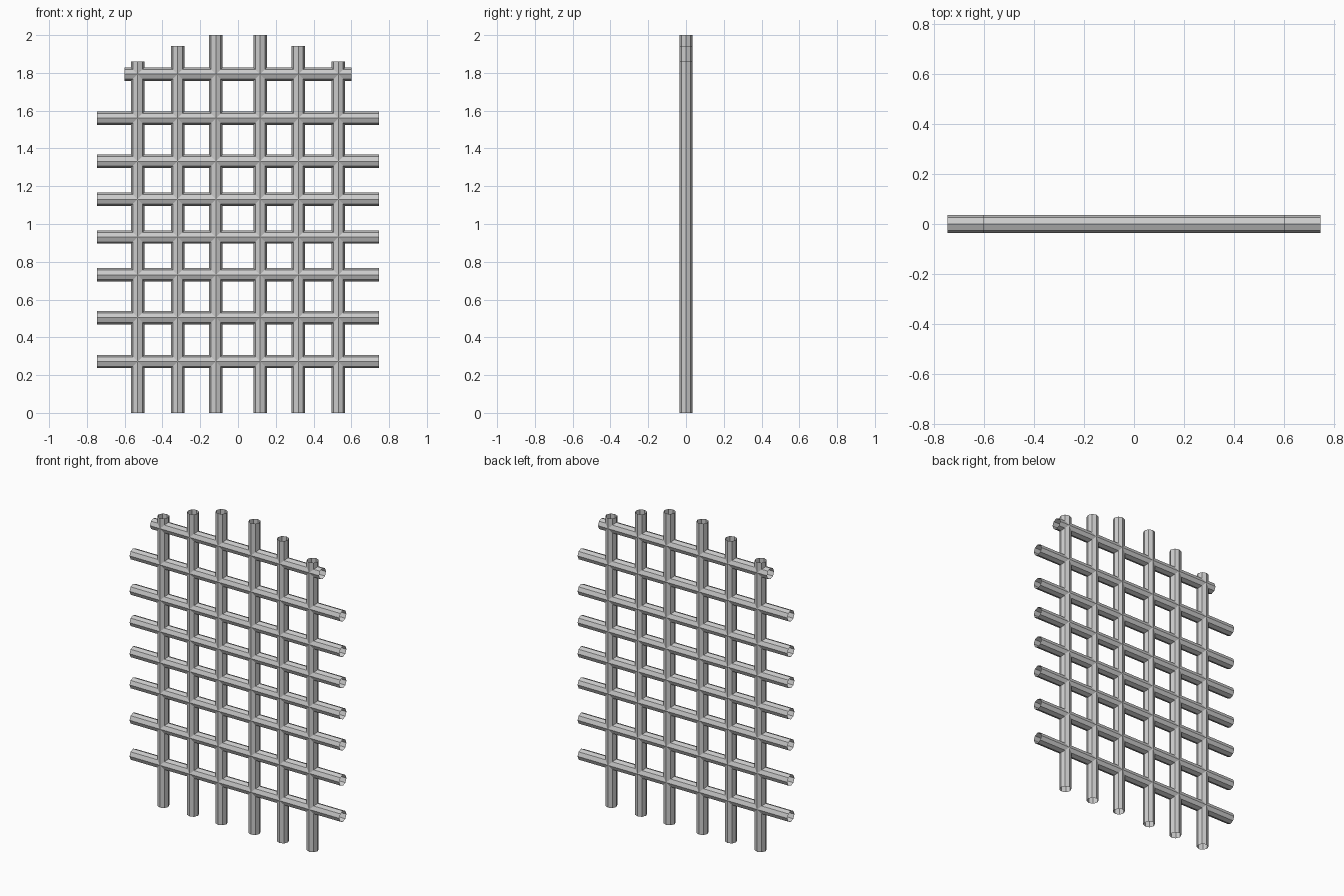
import bpy
from math import pi

if "Cube" in bpy.data.objects:
    bpy.data.objects.remove(bpy.data.objects["Cube"])

RADIUS = 0.0355


def tube(name, length, loc, rot=(0, 0, 0)):
    # open-ended eight-sided tube
    bpy.ops.mesh.primitive_cylinder_add(vertices=8, radius=RADIUS, depth=length,
                                        end_fill_type='NOTHING', location=loc, rotation=rot)
    bpy.context.object.name = name


# upright bars, stepped so the middle ones are tallest
for x, height in [(0.117, 2.0), (0.32, 1.943), (0.531, 1.86)]:
    for side in (-1, 1):
        tube("upright_bar", height, (side * x, 0, height / 2))

# crossbars, with a shorter one at the top
for z in (0.272, 0.504, 0.731, 0.931, 1.131, 1.332, 1.56):
    tube("crossbar", 1.492, (0, 0, z), (0, pi / 2, 0))
tube("top_crossbar", 1.202, (0, 0, 1.793), (0, pi / 2, 0))
